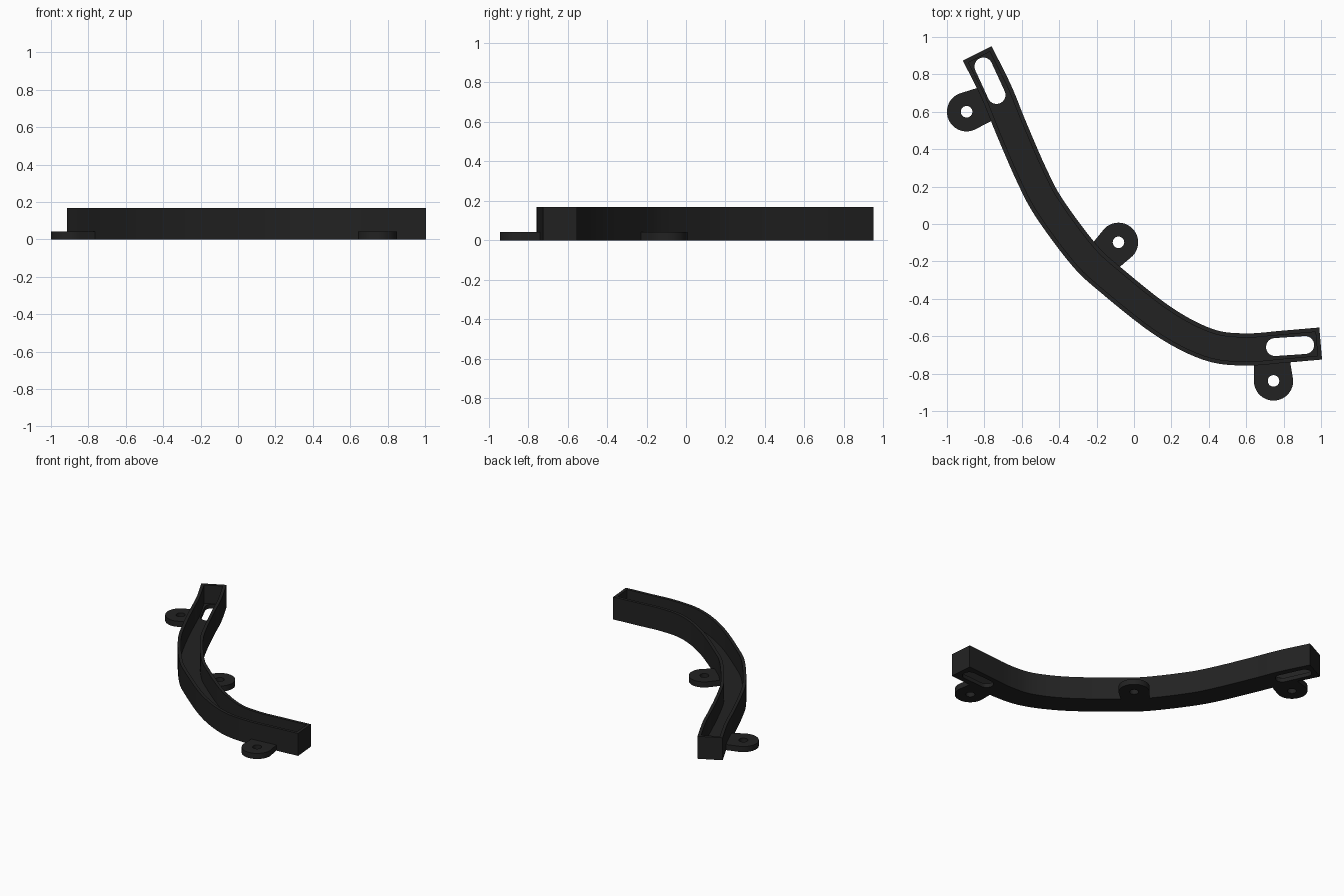
import bpy, bmesh, math
from mathutils import Vector

if "Cube" in bpy.data.objects:
    bpy.data.objects.remove(bpy.data.objects["Cube"])

HEIGHT, WIDTH = 0.168, 0.172
WALL, FLOOR, TAB_H = 0.022, 0.03, 0.042

black = bpy.data.materials.new("matte black")
black.diffuse_color = (0.016, 0.016, 0.016, 1)
black.use_nodes = True
black.node_tree.nodes["Principled BSDF"].inputs["Base Color"].default_value = black.diffuse_color

# Centreline of the curved channel
KNOTS = [Vector(p) for p in [
    (-0.838, 0.912), (-0.735, 0.705), (-0.658, 0.516), (-0.55, 0.267),
    (-0.455, 0.088), (-0.273, -0.158), (-0.134, -0.291), (0.155, -0.519),
    (0.396, -0.644), (0.594, -0.671), (0.80, -0.656), (0.998, -0.639)]]


def spline(pts, steps=6):
    """Catmull-Rom curve through the points."""
    p = [2 * pts[0] - pts[1]] + pts + [2 * pts[-1] - pts[-2]]
    out = []
    for i in range(1, len(p) - 2):
        a, b, c, d = p[i - 1:i + 3]
        for k in range(steps):
            t = k / steps
            out.append(0.5 * (2 * b + (c - a) * t + (2 * a - 5 * b + 4 * c - d) * t * t
                              + (3 * b - a - 3 * c + d) * t ** 3))
    return out + [pts[-1]]


def finish(name, bm):
    bmesh.ops.recalc_face_normals(bm, faces=bm.faces)
    mesh = bpy.data.meshes.new(name)
    bm.to_mesh(mesh)
    bm.free()
    obj = bpy.data.objects.new(name, mesh)
    bpy.context.collection.objects.link(obj)
    mesh.materials.append(black)
    return obj


def sweep(name, width, z0, z1, trim=0.0):
    """Rectangular bar along the centreline, shortened by trim at both ends."""
    path = spline(KNOTS)
    path[0] = path[0] + (path[1] - path[0]).normalized() * trim
    path[-1] = path[-1] + (path[-2] - path[-1]).normalized() * trim
    bm, rings = bmesh.new(), []
    for i, c in enumerate(path):
        t = (path[min(i + 1, len(path) - 1)] - path[max(i - 1, 0)]).normalized()
        n = Vector((-t.y, t.x)) * width / 2
        rings.append([bm.verts.new((q.x, q.y, z)) for q, z in
                      ((c - n, z0), (c + n, z0), (c + n, z1), (c - n, z1))])
    for r, s in zip(rings, rings[1:]):
        for k in range(4):
            bm.faces.new((r[k], r[(k + 1) % 4], s[(k + 1) % 4], s[k]))
    bm.faces.new(rings[0])
    bm.faces.new(rings[-1])
    return finish(name, bm)


def prism(name, outline, z0, z1):
    bm = bmesh.new()
    lo = [bm.verts.new((p.x, p.y, z0)) for p in outline]
    hi = [bm.verts.new((p.x, p.y, z1)) for p in outline]
    bm.faces.new(lo)
    bm.faces.new(hi)
    for i in range(len(lo)):
        j = (i + 1) % len(lo)
        bm.faces.new((lo[i], lo[j], hi[j], hi[i]))
    return finish(name, bm)


def arc(c, r, start, sweep_angle, n=20):
    return [c + r * Vector((math.cos(start + sweep_angle * i / n),
                            math.sin(start + sweep_angle * i / n))) for i in range(n + 1)]


def cut(obj, cutter):
    mod = obj.modifiers.new("cut", 'BOOLEAN')
    mod.operation, mod.solver, mod.object = 'DIFFERENCE', 'EXACT', cutter
    bpy.context.view_layer.objects.active = obj
    bpy.ops.object.modifier_apply(modifier=mod.name)


# Channel: solid bar hollowed from above
channel = sweep("curved_channel", WIDTH, 0, HEIGHT)
hollow = sweep("hollow_cutter", WIDTH - 2 * WALL, FLOOR, HEIGHT + 0.1, WALL)
cut(channel, hollow)
cutters, parts = [hollow], [channel]

# Rounded slots through the floor at both ends
for a, b in (((-0.805, 0.842), (-0.735, 0.69)), ((0.754, -0.658), (0.915, -0.647))):
    a, b = Vector(a), Vector(b)
    ang = math.atan2(b.y - a.y, b.x - a.x)
    shape = arc(a, 0.048, ang + math.pi / 2, math.pi) + arc(b, 0.048, ang - math.pi / 2, math.pi)
    slot = prism("slot_cutter", shape, -0.1, 0.1)
    cut(channel, slot)
    cutters.append(slot)

# Mounting tabs: round ear, slightly tapered root, screw hole
for name, c, root in (("left_tab", (-0.895, 0.6), (-0.807, 0.636)),
                      ("middle_tab", (-0.083, -0.098), (-0.147, -0.163)),
                      ("right_tab", (0.746, -0.839), (0.738, -0.743))):
    c, root = Vector(c), Vector(root)
    d = (root - c).normalized()
    n = Vector((-d.y, d.x)) * 0.094
    end = root + d * 0.03
    ang = math.atan2(d.y, d.x)
    tab = prism(name, arc(c, 0.105, ang + math.pi / 2, math.pi, 32) + [end - n, end + n], 0, TAB_H)
    hole = prism("hole_cutter", arc(c, 0.031, 0, 2 * math.pi, 24)[:-1], -0.1, 0.1)
    cut(tab, hole)
    cut(tab, hollow)
    cutters.append(hole)
    parts.append(tab)

for c in cutters:
    bpy.data.objects.remove(c)

# Smooth curves, crisp edges
bpy.ops.object.select_all(action='DESELECT')
for p in parts:
    p.select_set(True)
bpy.context.view_layer.objects.active = channel
bpy.ops.object.shade_smooth_by_angle(angle=math.radians(30))
